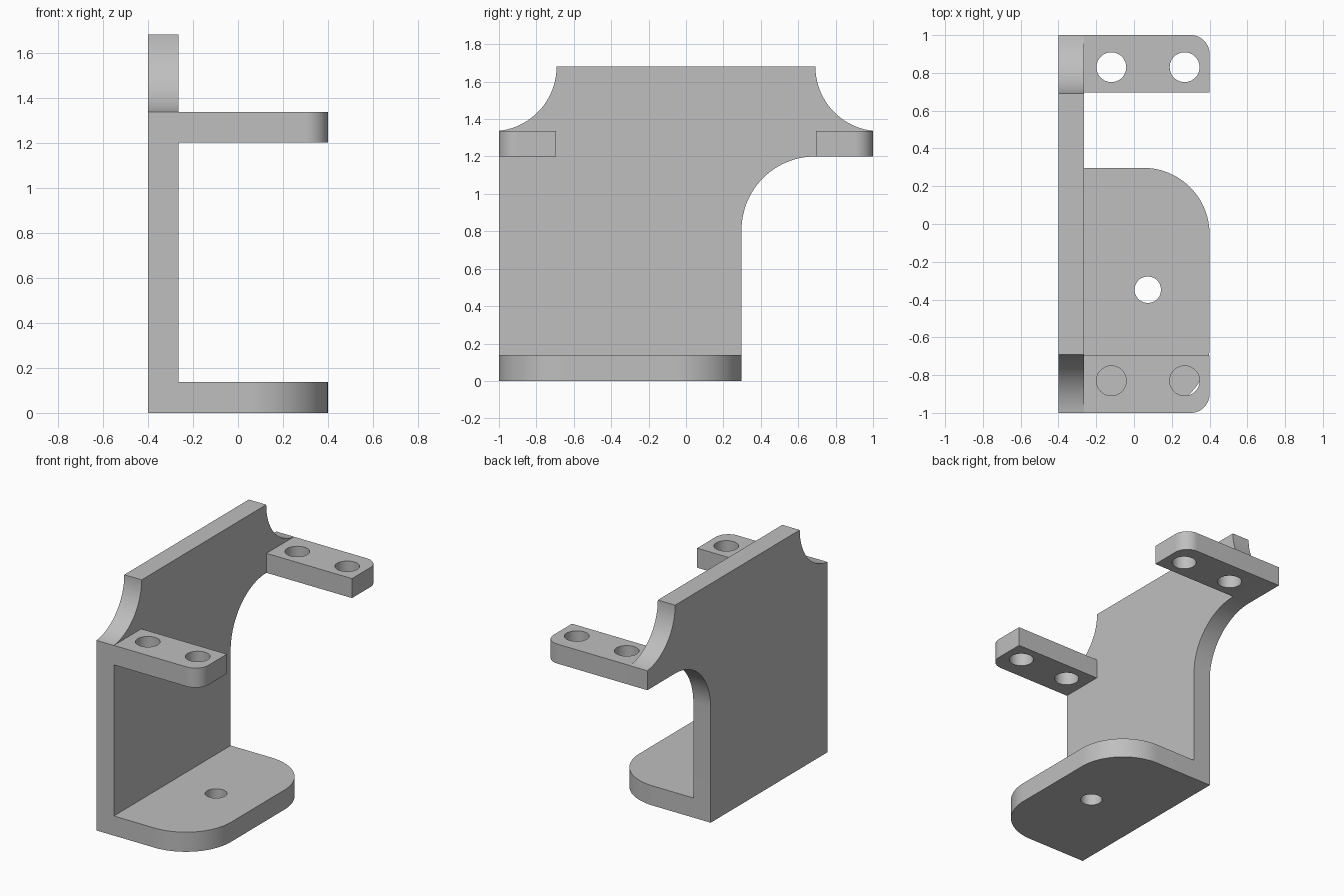
import bpy
import bmesh
from math import cos, sin, radians
from mathutils import Vector

cube = bpy.data.objects.get("Cube")
if cube:
    bpy.data.objects.remove(cube, do_unlink=True)

grey = bpy.data.materials.new("plain grey")
grey.use_nodes = True
colour = (0.52, 0.52, 0.52, 1)
grey.diffuse_color = colour
grey.node_tree.nodes["Principled BSDF"].inputs["Base Color"].default_value = colour


def arc(cx, cy, r, start, end, steps=24):
    """Points along a circular arc, angles in degrees."""
    angles = [radians(start + (end - start) * i / steps) for i in range(steps + 1)]
    return [(cx + r * cos(a), cy + r * sin(a)) for a in angles]


def extrude(name, points, depth):
    """Closed prism from 3D outline points pushed along the depth vector."""
    bm = bmesh.new()
    face = bm.faces.new([bm.verts.new(p) for p in points])
    new = bmesh.ops.extrude_face_region(bm, geom=[face], use_keep_orig=True)
    moved = [g for g in new["geom"] if isinstance(g, bmesh.types.BMVert)]
    bmesh.ops.translate(bm, verts=moved, vec=Vector(depth))
    bmesh.ops.recalc_face_normals(bm, faces=bm.faces)
    mesh = bpy.data.meshes.new(name)
    bm.to_mesh(mesh)
    bm.free()
    mesh.materials.append(grey)
    obj = bpy.data.objects.new(name, mesh)
    bpy.context.collection.objects.link(obj)
    return obj


def smooth(obj):
    bpy.ops.object.select_all(action='DESELECT')
    obj.select_set(True)
    bpy.context.view_layer.objects.active = obj
    bpy.ops.object.shade_smooth_by_angle(angle=radians(30))


def flat_plate(name, outline, z0, z1, holes):
    """Horizontal plate with round through holes (x, y, radius)."""
    plate = extrude(name, [(x, y, z0) for x, y in outline], (0, 0, z1 - z0))
    for x, y, r in holes:
        circle = arc(x, y, r, 0, 360, 48)[:-1]
        cutter = extrude("hole_cutter", [(px, py, z0 - 0.1) for px, py in circle],
                         (0, 0, z1 - z0 + 0.2))
        cutter.hide_render = True
        mod = plate.modifiers.new("hole", 'BOOLEAN')
        mod.operation = 'DIFFERENCE'
        mod.solver = 'EXACT'
        mod.object = cutter
        bpy.context.view_layer.objects.active = plate
        bpy.ops.object.modifier_apply(modifier=mod.name)
        bpy.data.objects.remove(cutter, do_unlink=True)
    smooth(plate)
    return plate


BACK, INNER, OUTER = -0.4, -0.265, 0.4
TOP, TAB_TOP, TAB_LOW, SHELF_TOP = 1.68, 1.337, 1.2, 0.138
SHELF_END = 0.297

# Upright wall with scooped shoulders and a curved throat under the rear arm
shoulder = arc(1.037, TOP, 0.345, 264, 180)
profile = [(-1, 0), (SHELF_END, 0)]
profile += arc(0.69, TAB_LOW - 0.393, 0.393, 180, 90)
profile += [(1, TAB_LOW)] + shoulder
profile += [(-y, z) for y, z in reversed(shoulder)]
wall = extrude("upright_wall", [(BACK, y, z) for y, z in profile], (INNER - BACK, 0, 0))
smooth(wall)

# Bottom shelf with two large rounded corners
R = 0.35
shelf = [(INNER, -1)]
shelf += arc(OUTER - R, -1 + R, R, -90, 0)
shelf += arc(OUTER - R, SHELF_END - R, R, 0, 90)
shelf += [(INNER, SHELF_END)]
flat_plate("bottom_shelf", shelf, 0, SHELF_TOP, [(0.073, -0.348, 0.07)])

# Two mirrored mounting tabs, each with two holes and one rounded outer corner
r = 0.1
tab = [(INNER, 0.695), (OUTER, 0.695)] + arc(OUTER - r, 1 - r, r, 0, 90) + [(INNER, 1)]
for name, side in (("rear_tab", 1), ("front_tab", -1)):
    flat_plate(name, [(x, side * y) for x, y in tab], TAB_LOW, TAB_TOP,
               [(x, side * 0.83, 0.079) for x in (-0.12, 0.268)])
